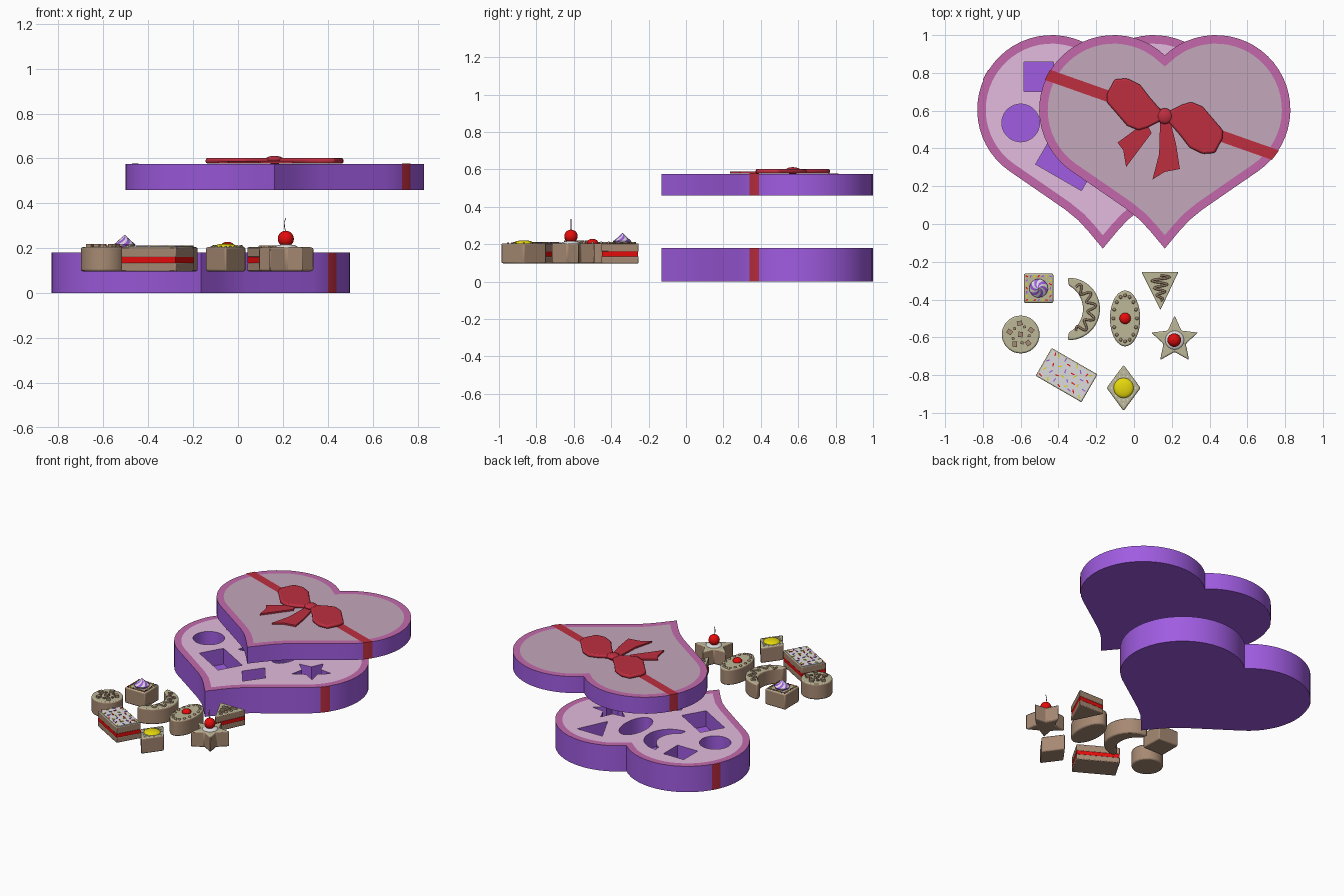
import bpy, bmesh, math, random
from mathutils import Vector, Matrix

random.seed(4)
if "Cube" in bpy.data.objects:
    bpy.data.objects.remove(bpy.data.objects["Cube"])


def material(name, r, g, b):
    col = [((c / 255 + 0.055) / 1.055) ** 2.4 if c > 10 else c / 255 / 12.92 for c in (r, g, b)] + [1]
    m = bpy.data.materials.new(name)
    m.use_nodes = True
    m.diffuse_color = col
    m.node_tree.nodes["Principled BSDF"].inputs["Base Color"].default_value = col
    return m


PURPLE = material("purple", 160, 92, 225)
RIM = material("rim_pink", 195, 105, 172)
LID = material("dusty_mauve", 196, 168, 187)
TRAY = material("pale_lilac", 226, 187, 222)
RIBBON = material("ribbon_red", 190, 46, 64)
COCOA = material("cocoa", 167, 138, 115)
CREAM = material("cream", 188, 184, 152)
WHITE = material("white_icing", 222, 220, 222)
CHERRY = material("cherry_red", 235, 12, 12)
YELLOW = material("yellow", 235, 220, 12)
made = []


def finish(bm, name, *mats):
    me = bpy.data.meshes.new(name)
    bm.to_mesh(me)
    bm.free()
    ob = bpy.data.objects.new(name, me)
    bpy.context.collection.objects.link(ob)
    for m in mats:
        me.materials.append(m)
    made.append(ob)
    return ob


def move(loop, dx, dy, scale=1):
    return [(x * scale + dx, y * scale + dy) for x, y in loop]


def inset(loop, d):
    """Mitred offset towards the inside of a loop."""
    pts = [Vector(p) for p in loop]
    area = sum(a.cross(b) for a, b in zip(pts, pts[1:] + pts[:1]))
    s = math.copysign(1, area)
    out = []
    for i, p in enumerate(pts):
        a, b = (p - pts[i - 1]).normalized(), (pts[(i + 1) % len(pts)] - p).normalized()
        n1, n2 = Vector((-a.y, a.x)) * s, Vector((-b.y, b.x)) * s
        out.append(tuple(p + (n1 + n2) * d / (1 + n1.dot(n2))))
    return out


def prism(name, loops, z0, z1, side, top=None, bevel=0, strip=None):
    """Extrude an outline, with later loops as holes; the top may have its own colour."""
    bm = bmesh.new()
    edges = []
    for loop in loops:
        vs = [bm.verts.new((x, y, z0)) for x, y in loop]
        if len(loops) == 1:
            bm.faces.new(vs)
        else:
            edges += [bm.edges.new((vs[i - 1], vs[i])) for i in range(len(vs))]
    if edges:
        bmesh.ops.triangle_fill(bm, use_beauty=True, edges=edges)
    ext = bmesh.ops.extrude_face_region(bm, geom=bm.faces[:], use_keep_orig=True)
    for v in [g for g in ext["geom"] if isinstance(g, bmesh.types.BMVert)]:
        v.co.z = z1
    bmesh.ops.recalc_face_normals(bm, faces=bm.faces[:])
    if strip:  # keep only a straight strip of the shape
        centre, normal, half = strip
        for s in (-1, 1):
            bmesh.ops.bisect_plane(bm, geom=bm.verts[:] + bm.edges[:] + bm.faces[:], plane_co=centre + normal * half * s,
                                   plane_no=normal * s, clear_outer=True)
    bm.normal_update()
    for f in bm.faces:
        f.material_index = int(top is not None and f.normal.z > 0.5)
    ob = finish(bm, name, side, *([top] if top else []))
    if bevel:
        mod = ob.modifiers.new("soft_edges", "BEVEL")
        mod.width, mod.segments, mod.limit_method = bevel, 2, "ANGLE"
    return ob


def ball(name, x, y, z, r, mat, flat=1):
    bm = bmesh.new()
    bmesh.ops.create_uvsphere(bm, u_segments=16, v_segments=10, radius=r)
    bmesh.ops.transform(bm, matrix=Matrix.Translation((x, y, z)) @ Matrix.Diagonal((1, 1, flat, 1)), verts=bm.verts)
    return finish(bm, name, mat)


def tube(name, pts, r, mat):
    cu = bpy.data.curves.new(name, "CURVE")
    cu.dimensions, cu.bevel_depth, cu.bevel_resolution, cu.use_fill_caps = "3D", r, 1, True
    sp = cu.splines.new("POLY")
    sp.points.add(len(pts) - 1)
    for p, co in zip(sp.points, pts):
        p.co = (*co, 1)
    cu.materials.append(mat)
    bpy.context.collection.objects.link(bpy.data.objects.new(name, cu))


def bits(name, spots, z, size, mats):
    """Small blocks at random turns, such as sprinkles and nuts."""
    bm = bmesh.new()
    for i, (x, y) in enumerate(spots):
        m = Matrix.Translation((x, y, z)) @ Matrix.Rotation(random.uniform(0, 6), 4, "Z") @ Matrix.Diagonal((*size, 1))
        vs = bmesh.ops.create_cube(bm, size=1, matrix=m)["verts"]
        for f in {f for v in vs for f in v.link_faces}:
            f.material_index = i % len(mats)
    finish(bm, name, *mats)


def ring(n, rx, ry=None, start=0.0):
    return [(rx * math.cos(start + math.tau * i / n), (ry or rx) * math.sin(start + math.tau * i / n)) for i in range(n)]


def arc(cx, cy, r, a0, a1, n):
    angles = [math.radians(a0 + (a1 - a0) * i / n) for i in range(n + 1)]
    return [(cx + r * math.cos(a), cy + r * math.sin(a)) for a in angles]


# Heart outline: lobe arc, then the sweep to the tip, mirrored
half = arc(0.27, 0.605, 0.395, 133.1, -55, 28)
half[0] = (0, 0.893)
half += [(0.33, 0.167), (0.2, 0.077), (0.13, 0.02), (0.075, -0.04), (0, -0.13)]
heart = half + [(-x, y) for x, y in half[-2:0:-1]]

# Outlines of the sweets, in place
turn = Matrix.Rotation(math.radians(-30), 2)
square = move([(-1, -1), (1, -1), (1, 1), (-1, 1)], -0.505, -0.34, 0.078)
brick = move([tuple(turn @ Vector(p)) for p in [(-.14, -.085), (.14, -.085), (.14, .085), (-.14, .085)]], -0.357, -0.8)
moon = arc(-0.345, -0.45, 0.165, -92, 92, 24) + arc(-0.411, -0.45, 0.141, 62, -62, 16)
oval = move(ring(36, 0.08, 0.148), -0.047, -0.5)
triangle = [(0.04, -0.254), (0.14, -0.455), (0.235, -0.254)]
disc = move(ring(36, 0.1), -0.6, -0.585)
star = [p for a, b in zip(ring(5, 0.13, start=math.pi / 2), ring(5, 0.062, start=math.pi * 0.7)) for p in (a, b)]
star = move(star, 0.215, -0.615)
diamond = move([(0.09, 0), (0, 0.122), (-0.09, 0), (0, -0.122)], -0.055, -0.868)
sweets = dict(square=square, brick=brick, moon=moon, oval=oval, triangle=triangle, disc=disc, star=star, diamond=diamond)

# Box with shaped pockets
BX, LX = -0.165, 0.163
outer = move(heart, BX, 0)
inner = inset(outer, 0.045)
pockets = [move(s, 0, 1.12) for s in sweets.values()]
prism("box_wall", [outer, inner], 0, 0.18, PURPLE, RIM)
prism("box_floor", [inner], 0, 0.07, PURPLE)
prism("box_tray", [inner] + pockets, 0.07, 0.18, PURPLE, TRAY)

# Lid
outer_lid = move(heart, LX, 0)
inner_lid = inset(outer_lid, 0.045)
prism("lid_wall", [outer_lid, inner_lid], 0.46, 0.575, PURPLE, RIM)
prism("lid_panel", [inner_lid], 0.46, 0.575, PURPLE, LID)

# Ribbon across the lid and down the sides of lid and box
tilt = math.radians(-19.4)
across = Vector((-math.sin(tilt), math.cos(tilt), 0))
prism("lid_ribbon", [inset(outer_lid, -0.003)], 0.461, 0.578, RIBBON, strip=(Vector((LX, 0.571, 0)), across, 0.03))
prism("box_ribbon", [inset(outer, -0.003), inset(outer, 0.01)], 0.001, 0.179, RIBBON,
      strip=(Vector((BX, 0.571, 0)), across, 0.03))

# Bow: two loops, two tails and a knot
loop = [(-.01, .02), (-.08, .1), (-.13, .165), (-.2, .2), (-.265, .195), (-.305, .12), (-.308, .075),
        (-.26, .02), (-.2, -.05), (-.14, -.075), (-.09, -.06), (-.01, -.02)]
for side, s in (("left", 1), ("right", -1)):
    prism("bow_loop_" + side, [move(loop, LX, 0.571, s)], 0.577, 0.602, RIBBON, bevel=0.01)
tails = [[(-.1, -.03), (-.25, -.14), (-.22, -.18), (-.205, -.27), (-.07, -.09)],
         [(-.025, -.03), (-.03, -.2), (-.065, -.335), (0, -.295), (.08, -.28), (.06, -.15), (.03, -.03)]]
for i, tail in enumerate(tails):
    prism("bow_tail_%d" % (i + 1), [move(tail, LX, 0.571)], 0.577, 0.588, RIBBON)
ball("bow_knot", LX, 0.571, 0.593, 0.042, RIBBON, 0.45)

# Sweets, two of them with a jam layer
Z0, Z1 = 0.097, 0.205
for name, shape in sweets.items():
    if name in ("brick", "triangle"):
        prism(name + "_base", [shape], Z0, 0.135, COCOA, bevel=0.005)
        prism(name + "_jam", [inset(shape, 0.002)], 0.134, 0.16, CHERRY)
        prism(name + "_top", [shape], 0.159, Z1, COCOA, CREAM, bevel=0.005)
    else:
        prism(name + "_sweet", [shape], Z0, Z1, COCOA, CREAM, bevel=0.008)

# Brick: white icing with sprinkles
prism("brick_icing", [inset(brick, 0.007)], Z1 - 0.002, Z1 + 0.004, WHITE)
spots = [turn @ Vector((-0.115 + 0.033 * i + random.uniform(-.01, .01), -0.06 + 0.04 * j + random.uniform(-.01, .01)))
         for i in range(8) for j in range(4)]
SPRINKLE = [CHERRY, YELLOW, PURPLE]
bits("brick_sprinkles", move(spots, -0.357, -0.8), Z1 + 0.005, (0.02, 0.006, 0.006), SPRINKLE)

# Square: sprinkles around a twisted two-colour peak
spots = [(x / 43, y / 43) for x in range(-3, 4) for y in range(-3, 4) if max(abs(x), abs(y)) == 3]
bits("square_sprinkles", move(spots, -0.505, -0.34, 0.9), Z1 + 0.002, (0.014, 0.006, 0.006), SPRINKLE)
bm = bmesh.new()
rings = []
for k, r in enumerate((0.045, 0.05, 0.037, 0.024, 0.012, 0.001)):
    rings.append([bm.verts.new((x - 0.505, y - 0.34, Z1 + 0.011 * k)) for x, y in ring(12, r, start=k * 0.35)])
for a, b in zip(rings, rings[1:]):
    for i in range(12):
        bm.faces.new((a[i - 1], a[i], b[i], b[i - 1])).material_index = i % 2
finish(bm, "square_peak", WHITE, PURPLE)

# Moon and triangle: piped zigzags
wave = []
for i in range(61):
    t = i / 60
    a, r = math.radians(72 - 144 * t), 0.122 + 0.022 * math.sin(t * math.tau * 5)
    wave.append((-0.345 + r * math.cos(a), -0.45 + r * math.sin(a), Z1 + 0.002))
tube("moon_piping", wave, 0.006, COCOA)
zig = [(0.139 + 0.055 * (1 - i / 48) * math.sin(i / 40 * math.tau * 3.5), -0.272 - 0.135 * i / 40, Z1 + 0.002)
       for i in range(41)]
tube("triangle_piping", zig, 0.006, COCOA)

# Oval: ring of beads and a half cherry
for i, (x, y) in enumerate(move(ring(16, 0.062, 0.122), -0.047, -0.5)):
    ball("oval_bead_%d" % (i + 1), x, y, Z1, 0.009, COCOA)
ball("oval_cherry", -0.047, -0.5, Z1 + 0.003, 0.03, CHERRY, 0.7)

# Disc: chopped nuts
nuts = [(0, 0)] + ring(5, 0.06, start=0.4)
bits("disc_nuts", move(nuts, -0.6, -0.585), Z1 + 0.004, (0.028, 0.024, 0.02), [COCOA])
bits("disc_crumbs", move(ring(5, 0.045, start=1.1), -0.6, -0.585), Z1 + 0.002, (0.014, 0.014, 0.012), [COCOA])

# Star: cream swirl, cherry and stem
ball("star_cream", 0.215, -0.615, Z1, 0.05, WHITE, 0.25)
ball("star_cherry", 0.213, -0.615, 0.242, 0.036, CHERRY)
tube("star_stem", [(0.213, -0.615, 0.27), (0.207, -0.615, 0.295), (0.206, -0.615, 0.315), (0.213, -0.615, 0.335)],
     0.002, COCOA)

# Diamond: yellow drop with pale grains
ball("diamond_drop", -0.055, -0.868, Z1, 0.053, YELLOW, 0.3)
grains = [(x, y) for i in range(-3, 4) for j in range(-4, 5) for x, y in [(i * 0.021, j * 0.021)]
          if abs(x) / 0.09 + abs(y) / 0.122 < 0.85 and math.hypot(x, y) > 0.055]
bits("diamond_grains", move(grains, -0.055, -0.868), Z1 + 0.001, (0.008, 0.008, 0.006), [WHITE])

# Smooth the rounded parts, keep edges sharp
bpy.ops.object.select_all(action="DESELECT")
for ob in made:
    ob.select_set(True)
bpy.context.view_layer.objects.active = made[0]
bpy.ops.object.shade_smooth_by_angle(angle=math.radians(35))
